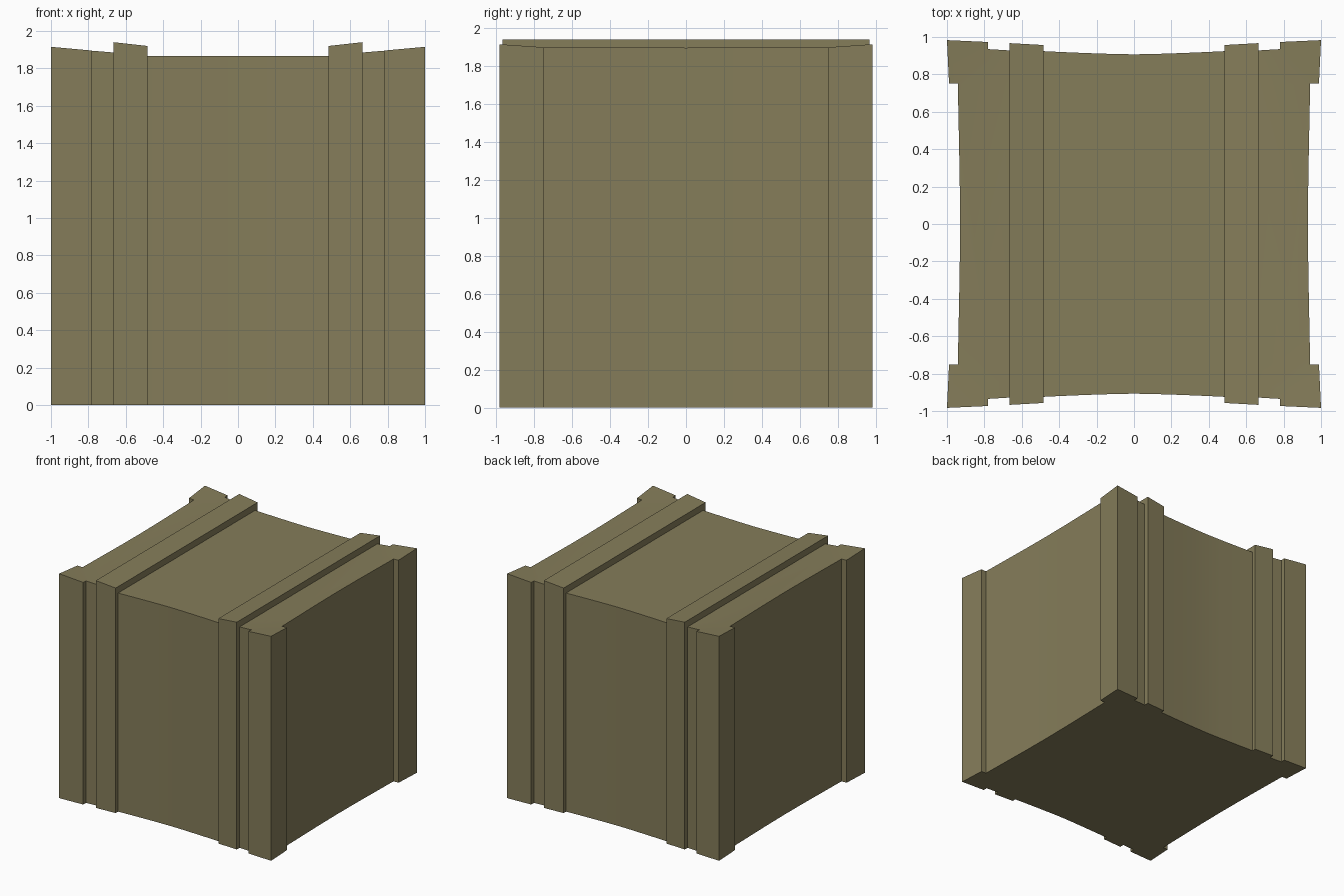
import bpy, bmesh, math

if "Cube" in bpy.data.objects:
    bpy.data.objects.remove(bpy.data.objects["Cube"])

olive = bpy.data.materials.new("olive")
olive.diffuse_color = (0.235, 0.205, 0.102, 1)
olive.use_nodes = True
olive.node_tree.nodes["Principled BSDF"].inputs["Base Color"].default_value = olive.diffuse_color

STRAP_IN, STRAP_OUT, POST_X, POST_Y = 0.485, 0.665, 0.78, 0.752


def prism(name, outline, top, cuts=(), hidden_x=(), mirror=True):
    """Extrude a plan outline upward, then shape its top by a height rule."""
    bm = bmesh.new()
    base = bm.faces.new([bm.verts.new((x, y, 0)) for x, y in outline])
    side = bmesh.ops.extrude_face_region(bm, geom=[base], use_keep_orig=True)
    for v in side["geom"]:
        if isinstance(v, bmesh.types.BMVert):
            v.co.z = 1
    for co, no in cuts:
        bmesh.ops.bisect_plane(bm, geom=bm.verts[:] + bm.edges[:] + bm.faces[:],
                               plane_co=co, plane_no=no, dist=1e-5)
    # drop walls covered by the strap
    covered = [f for f in bm.faces
               if any(all(abs(v.co.x - hx) < 1e-4 for v in f.verts) for hx in hidden_x)]
    for v in bm.verts:
        if v.co.z > 0.5:
            v.co.z = top(v.co.x, v.co.y)
    bmesh.ops.recalc_face_normals(bm, faces=bm.faces[:])
    bmesh.ops.delete(bm, geom=covered, context='FACES')
    mesh = bpy.data.meshes.new(name)
    bm.to_mesh(mesh)
    bm.free()
    mesh.materials.append(olive)
    ob = bpy.data.objects.new(name, mesh)
    bpy.context.collection.objects.link(ob)
    if mirror:
        ob.modifiers.new("mirror", 'MIRROR')
    bpy.ops.object.select_all(action='DESELECT')
    ob.select_set(True)
    bpy.context.view_layer.objects.active = ob
    bpy.ops.object.shade_smooth_by_angle(angle=math.radians(8))
    return ob


def both_ends(front):
    """Complete an outline by reflecting its +y half."""
    return front + [(x, -y) for x, y in reversed(front)]


# centre panel with gently hollow front and back
N = 8
xs = [STRAP_IN * (2 * i / N - 1) for i in range(N + 1)]
panel = [(x, 0.907 + 0.017 * (abs(x) / STRAP_IN) ** 1.4) for x in xs]
prism("centre_panel", both_ends(panel), lambda x, y: 1.865,
      hidden_x=(STRAP_IN, -STRAP_IN), mirror=False)

# raised straps, sloping up toward the outside
prism("strap", both_ends([(STRAP_IN, 0.957), (STRAP_OUT, 0.967)]),
      lambda x, y: 1.92 + 0.02 * (x - STRAP_IN) / (STRAP_OUT - STRAP_IN))

# end blocks: thick corner posts and a hollow side wall
half = [(STRAP_OUT, 0.928), (POST_X, 0.935), (POST_X, 0.973), (1, 0.983),
        (0.989, POST_Y), (0.942, POST_Y), (0.937, 0.5), (0.932, 0.25)]
outline = half + [(0.93, 0)] + [(x, -y) for x, y in reversed(half)]


def end_top(x, y):
    corner = max(0, (abs(y) - POST_Y) / 0.23)
    return 1.885 + (x - STRAP_OUT) * (0.044 + 0.046 * corner)


prism("end_block", outline, end_top, hidden_x=(STRAP_OUT,),
      cuts=[((0, POST_Y, 0), (0, 1, 0)), ((0, -POST_Y, 0), (0, 1, 0)),
            ((POST_X, 0, 0), (1, 0, 0))])
